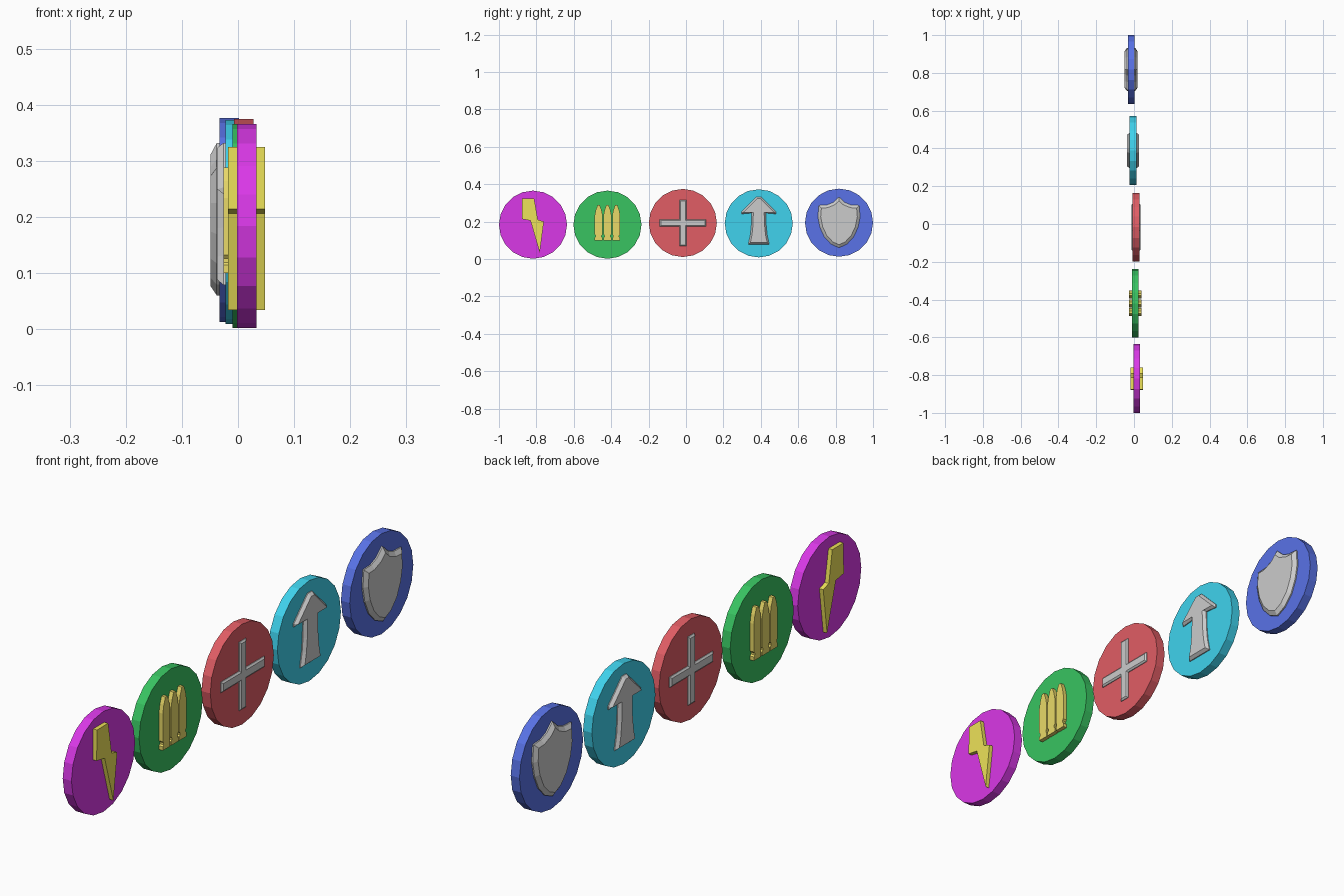
import bpy, bmesh, math
from mathutils import Vector

if "Cube" in bpy.data.objects:
    bpy.data.objects.remove(bpy.data.objects["Cube"])

R, T = 0.182, 0.0175          # disc radius and half thickness


def material(name, rgb):
    m = bpy.data.materials.new(name)
    m.diffuse_color = (*rgb, 1)
    m.use_nodes = True
    m.node_tree.nodes["Principled BSDF"].inputs["Base Color"].default_value = m.diffuse_color
    return m


def inset(pts, d):
    """Mitred inward offset of a closed (y, z) outline."""
    v = [Vector(p) for p in pts]
    n = len(v)
    area = sum(v[i].x * v[(i + 1) % n].y - v[(i + 1) % n].x * v[i].y for i in range(n))
    s = 1 if area > 0 else -1
    out = []
    for i in range(n):
        a = (v[i] - v[i - 1]).normalized()
        b = (v[(i + 1) % n] - v[i]).normalized()
        na, nb = Vector((-a.y, a.x)) * s, Vector((-b.y, b.x)) * s
        out.append(tuple(v[i] + (na + nb) * (d / (1 + na.dot(nb)))))
    return out


def prism(name, center, pts, half, mat=None, bevel=0, depth=0.011):
    """Outline in (y, z) extruded along x, with optional chamfered faces."""
    rings = [(-half, pts), (half, pts)]
    if bevel:
        small, w = inset(pts, bevel), half - depth
        rings = [(-half, small), (-w, pts), (w, pts), (half, small)]
    bm = bmesh.new()
    loops = [[bm.verts.new((x, y, z)) for y, z in ring] for x, ring in rings]
    n = len(pts)
    for a, b in zip(loops, loops[1:]):
        for i in range(n):
            j = (i + 1) % n
            bm.faces.new((a[i], a[j], b[j], b[i]))
    bm.faces.new(loops[0])
    bm.faces.new(loops[-1])
    bmesh.ops.recalc_face_normals(bm, faces=bm.faces)
    me = bpy.data.meshes.new(name)
    bm.to_mesh(me)
    bm.free()
    ob = bpy.data.objects.new(name, me)
    ob.location = center
    bpy.context.collection.objects.link(ob)
    if mat:
        me.materials.append(mat)
    return ob


def mirrored(half):
    """Close a right-hand half outline by mirroring it across y = 0."""
    return half + [(-y, z) for y, z in reversed(half) if y > 1e-6]


circle = [(R * math.sin(math.tau * k / 20), R * math.cos(math.tau * k / 20)) for k in range(20)]

# Coloured discs: centre and colour
discs = {
    "purple": ((0.0155, -0.818, 0.184), (0.70, 0.04, 0.80)),
    "green": ((0.0075, -0.42, 0.184), (0.04, 0.55, 0.12)),
    "red": ((0.0105, -0.017, 0.193), (0.75, 0.11, 0.13)),
    "cyan": ((-0.005, 0.389, 0.191), (0.05, 0.65, 0.85)),
    "blue": ((-0.0155, 0.818, 0.1945), (0.10, 0.17, 0.80)),
}
for name, (c, rgb) in discs.items():
    prism(name + "_disc", c, circle, T, material(name, rgb))

yellow = material("yellow", (0.85, 0.76, 0.10))
brass = material("brass", (0.82, 0.70, 0.14))

# Lightning bolt
bolt = [(-0.058, 0.141), (0.006, 0.141), (0.025, 0.02), (0.058, 0.016),
        (0.036, -0.15), (-0.014, 0.022), (-0.06, 0.03)]
bolt[2] = (0.026, 0.026)
prism("lightning_bolt", discs["purple"][0], bolt, 0.033, yellow)

# Three cartridges with a rim groove at the base
cartridge = mirrored([(0.006, 0.104), (0.015, 0.08), (0.021, 0.05), (0.021, -0.052),
                      (0.016, -0.058), (0.016, -0.065), (0.021, -0.07), (0.021, -0.084)])
cx, cy, cz = discs["green"][0]
for i in (-1, 0, 1):
    prism(f"cartridge_{i + 2}", (cx, cy + i * 0.047, cz), cartridge, 0.033, brass)

# Medical cross
L, W = 0.124, 0.019
cross = mirrored([(W, L), (W, W), (L, W), (L, -W), (W, -W), (W, -L)])
prism("cross", discs["red"][0], cross, 0.025, bevel=0.006, depth=0.005)

# Arrow with flared shaft
arrow = mirrored([(0.012, 0.141), (0.092, 0.062), (0.092, 0.05), (0.038, 0.055),
                  (0.040, -0.01), (0.045, -0.06), (0.056, -0.112)])
prism("arrow", discs["cyan"][0], arrow, 0.032, bevel=0.009)

# Shield
shield = mirrored([(0, 0.137), (0.032, 0.108), (0.065, 0.095), (0.108, 0.093), (0.113, 0.03),
                   (0.102, -0.025), (0.078, -0.077), (0.042, -0.115), (0, -0.134)])
prism("shield", discs["blue"][0], shield, 0.0335, bevel=0.015)
